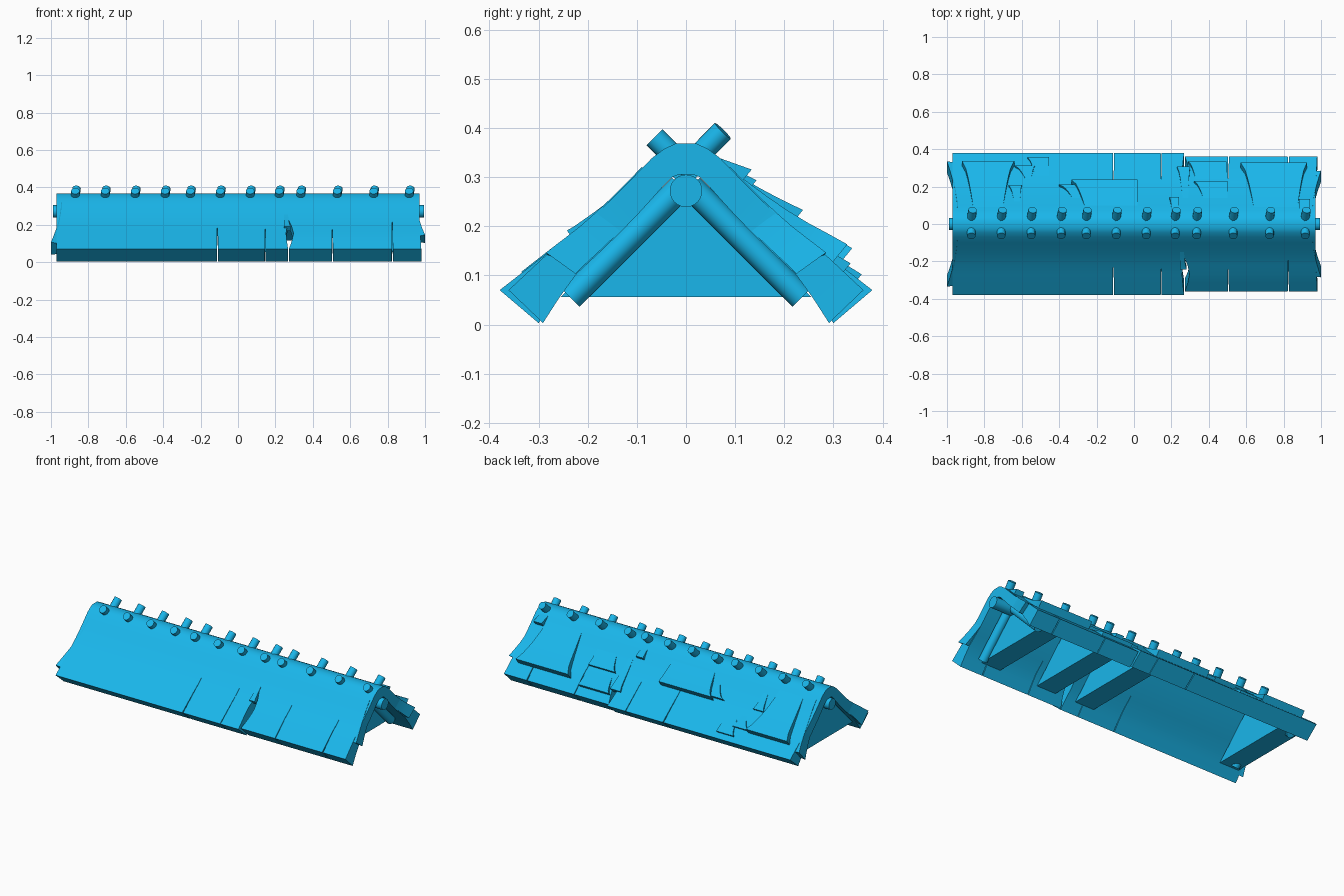
import bpy, bmesh, math
from mathutils import Vector

if "Cube" in bpy.data.objects:
    bpy.data.objects.remove(bpy.data.objects["Cube"])

# Half cross-section of the thatch: (y, z) from ridge to eave
OUTER = [(0, .368), (.022, .368), (.045, .357), (.07, .338), (.10, .307), (.14, .266),
         (.18, .228), (.22, .193), (.27, .155), (.325, .112), (.379, .070)]
INNER = [(0, .305), (.015, .305), (.028, .300), (.045, .283), (.07, .255), (.10, .222),
         (.135, .186), (.17, .152), (.222, .104), (.262, .055), (.300, .003)]

BLUE = bpy.data.materials.new("blue")
BLUE.diffuse_color = (.01, .47, .83, 1)
BLUE.use_nodes = True
BLUE.node_tree.nodes["Principled BSDF"].inputs["Base Color"].default_value = BLUE.diffuse_color


def finish(name, bm, angle=35):
    bmesh.ops.recalc_face_normals(bm, faces=bm.faces)
    me = bpy.data.meshes.new(name)
    bm.to_mesh(me)
    bm.free()
    me.materials.append(BLUE)
    ob = bpy.data.objects.new(name, me)
    bpy.context.collection.objects.link(ob)
    bpy.ops.object.select_all(action='DESELECT')
    ob.select_set(True)
    bpy.context.view_layer.objects.active = ob
    bpy.ops.object.shade_smooth_by_angle(angle=math.radians(angle))
    return ob


def loft(bm, rings):
    """Closed solid from four-point rings."""
    rows = [[bm.verts.new(p) for p in r] for r in rings]
    for a, b in zip(rows, rows[1:]):
        for i in range(4):
            j = (i + 1) % 4
            bm.faces.new((a[i], a[j], b[j], b[i]))
    bm.faces.new(rows[0])
    bm.faces.new(rows[-1][::-1])


def lerp_table(table, y):
    for (a, za), (b, zb) in zip(table, table[1:]):
        if y <= b:
            return za + (zb - za) * (y - a) / (b - a)
    return table[-1][1]


def rod(bm, a, b, r, n=12):
    a, b = Vector(a), Vector(b)
    d = b - a
    rot = d.to_track_quat('Z', 'Y').to_matrix().to_4x4()
    rot.translation = (a + b) / 2
    bmesh.ops.create_cone(bm, cap_ends=True, segments=n, radius1=r, radius2=r,
                          depth=d.length, matrix=rot)


# Main thatch: strips meeting at the top, split by slits near the eaves
def thatch_strip(name, x0, x1, gap0, gap1, short=0, bulge0=0, bulge1=0):
    bm = bmesh.new()
    last = len(OUTER) - 1
    rings = []
    for k in range(-last, last + 1):
        i, s = abs(k), (1 if k > 0 else -1)
        t = max(0, (i - 6) / (last - 6))
        hump = {7: .6, 8: 1, 9: .6}.get(i, 0)
        a = x0 + gap0 * t + bulge0 * hump
        b = x1 - gap1 * t - bulge1 * hump
        cut = short * max(0, (i - 8) / (last - 8))
        (yo, zo), (yi, zi) = OUTER[i], INNER[i]
        yo, yi = s * (yo - cut), s * (yi - cut * .5)
        rings.append([(a, yo, zo), (b, yo, zo), (b, yi, zi), (a, yi, zi)])
    loft(bm, rings)
    finish(name, bm)


thatch_strip("thatch_left_wide", -.97, -.11, 0, .003)
thatch_strip("thatch_left_middle", -.11, .145, .003, .002)
thatch_strip("thatch_left_edge", .145, .27, .002, .002, 0, 0, .012)
thatch_strip("thatch_right_edge", .27, .505, .002, .003, .018, .026, 0)
thatch_strip("thatch_right_middle", .505, .825, .002, .003, .018)
thatch_strip("thatch_right_end", .825, .97, .003, -.01, .018)


# Flared layer showing past each end of the roof, its inner side sunk in the thatch
def end_flare(name, sx, s, reach, x_low, x_high):
    bm = bmesh.new()
    rings = []
    n = 8
    for k in range(n + 1):
        t = k / n
        yo = .09 + (reach - .09) * t
        yi = .05 + (reach - .11) * t
        zo = lerp_table(OUTER, yo) + .003
        zi = lerp_table(INNER, yi) + .003
        x = x_high + (x_low - x_high) * t ** 1.5
        rings.append([(sx * .92, s * (yo - .01), zo - .014), (sx * x, s * yo, zo),
                      (sx * x, s * yi, zi), (sx * .92, s * (yi + .005), zi + .01)])
    loft(bm, rings)
    finish(name, bm)


for s, side in ((-1, "front"), (1, "back")):
    end_flare("end_flare_left_" + side, -1, s, .335, 1.0, .945)
    end_flare("end_flare_right_" + side, 1, s, .285, 1.0, .955)


# Raised patches: wedges flush at the top, lifted at the lower edge
def patch(name, x0, x1, y_top, y_low, lift, in0=0, in1=0, s=1):
    bm = bmesh.new()
    rings = []
    for k in range(7):
        t = k / 6
        y = y_top + (y_low - y_top) * t
        z = lerp_table(OUTER, y)
        h = lift * t
        a = x0 + in0 * (1 - t) ** .6
        b = x1 - in1 * (1 - t) ** .6
        yo, zo = y + h * .62, z + h * .79
        yi, zi = y - .012, z - .014
        rings.append([(a, s * yo, zo), (b, s * yo, zo), (b, s * yi, zi), (a, s * yi, zi)])
    loft(bm, rings)
    finish(name, bm)


for i, p in enumerate([
        (-.92, -.64, .09, .312, .042, .06, .06),
        (-.67, -.60, .12, .20, .012, .03, .01),
        (-.57, -.455, .26, .35, .012, .04, .0),
        (-.64, -.53, .24, .305, .012, .06, .02),
        (-.335, .02, .10, .212, .042, .07, .0),
        (-.40, -.28, .14, .20, .018, .07, .0),
        (.19, .24, .085, .13, .022, .01, 0),
        (.23, .30, .14, .30, .012, .03, .01),
        (.29, .495, .24, .325, .016, .04, .0),
        (.32, .50, .14, .22, .016, .05, .0),
        (.57, .925, .09, .302, .042, .07, .05),
        (.885, .94, .07, .115, .030, .0, .0)]):
    patch("back_patch_%d" % (i + 1), *p)
patch("front_split_tuft", .245, .282, .15, .235, .012, .0, .015, s=-1)

# Ridge log
bm = bmesh.new()
rod(bm, (-.99, 0, .272), (.995, 0, .272), .033, 24)
finish("ridge_log", bm)

# Crossed pegs along the ridge
bm = bmesh.new()
for x in (-.87, -.71, -.55, -.39, -.255, -.095, .065, .22, .335, .53, .725, .915):
    rod(bm, (x - .008, -.02, .298), (x + .007, .075, .394), .023)
    rod(bm, (x, .02, .298), (x, -.064, .381), .023)
finish("ridge_pegs", bm)

# Rafter poles inside both ends
bm = bmesh.new()
for x in (-.91, .87):
    for s in (-1, 1):
        rod(bm, (x, s * .01, .28), (x, s * .235, .055), .026, 16)
finish("rafter_poles", bm)

# Solid triangular trusses under the roof
for i, (a, b) in enumerate(((-.95, -.82), (.07, .20), (.34, .47), (.73, .86))):
    bm = bmesh.new()
    tri = [(-.255, .056), (.255, .056), (0, .315)]
    f = [[bm.verts.new((x, y, z)) for y, z in tri] for x in (a, b)]
    bm.faces.new(f[0])
    bm.faces.new(f[1])
    for j in range(3):
        k = (j + 1) % 3
        bm.faces.new((f[0][j], f[0][k], f[1][k], f[1][j]))
    finish("truss_%d" % (i + 1), bm)
